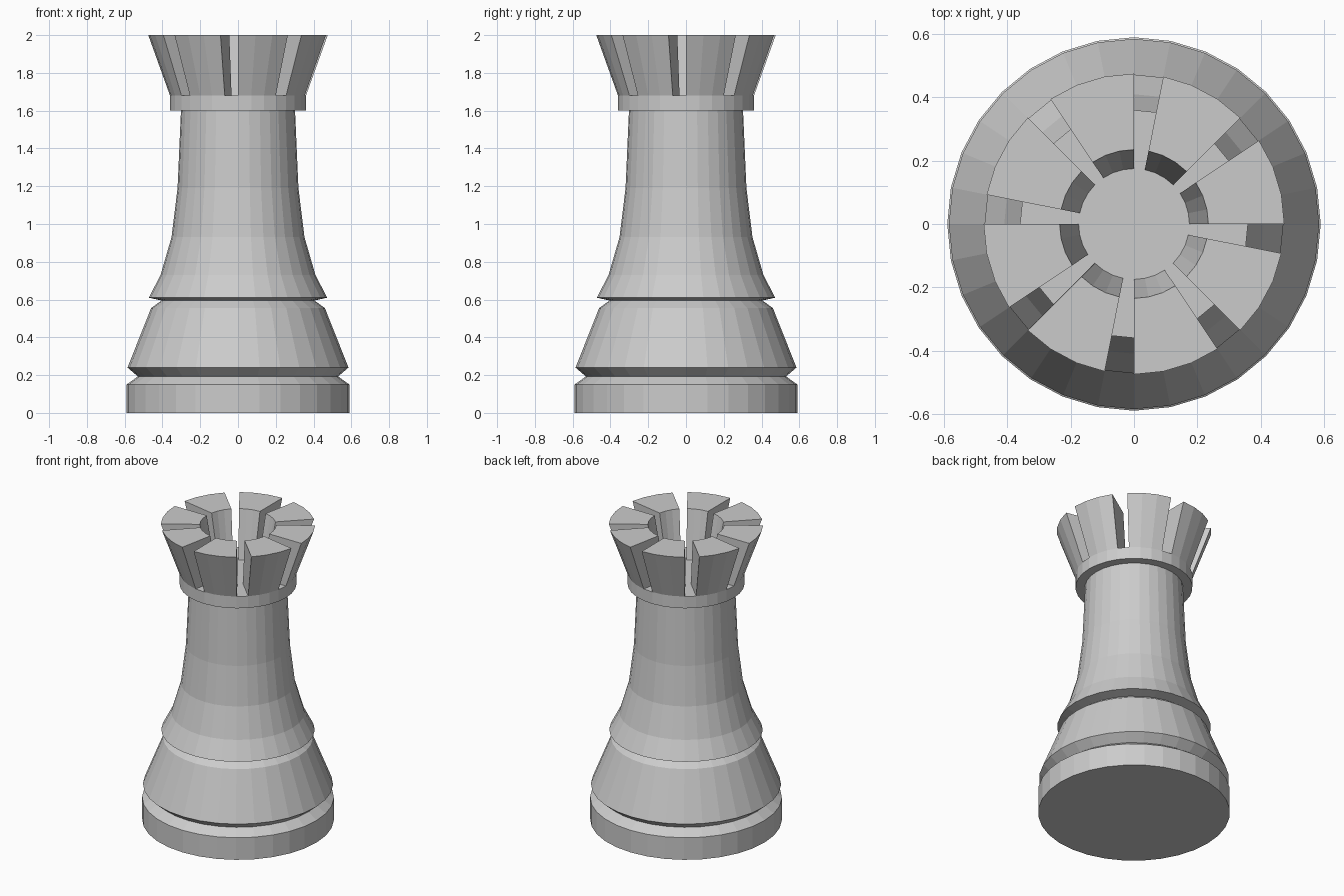
import bpy
import bmesh
from math import cos, sin, pi

if "Cube" in bpy.data.objects:
    bpy.data.objects.remove(bpy.data.objects["Cube"])

SIDES = 32

# Turned profile (radius, height): foot, waist rings, column, collar, crown floor
PROFILE = [
    (0.59, 0.0), (0.59, 0.15), (0.53, 0.193), (0.585, 0.24),
    (0.46, 0.555), (0.405, 0.595), (0.472, 0.61), (0.41, 0.73),
    (0.352, 0.93), (0.32, 1.19), (0.302, 1.6),
    (0.36, 1.6), (0.36, 1.68), (0.175, 1.68),
]


def ring(bm, radius, z):
    return [bm.verts.new((radius * cos(2 * pi * i / SIDES),
                          radius * sin(2 * pi * i / SIDES), z))
            for i in range(SIDES)]


bm = bmesh.new()
rings = [ring(bm, r, z) for r, z in PROFILE]
bm.faces.new(rings[0][::-1])

# Body walls; the last band is the annular crown floor
floor_band = []
for low, high in zip(rings, rings[1:]):
    floor_band = []
    for i in range(SIDES):
        j = (i + 1) % SIDES
        floor_band.append(bm.faces.new((low[i], low[j], high[j], high[i])))
bm.faces.new(rings[-1])

# Battlements: raise three of every four floor faces, flaring outward
raised = [f for i, f in enumerate(floor_band) if i % 4 != 3]
result = bmesh.ops.extrude_face_region(bm, geom=raised)
for v in result["geom"]:
    if isinstance(v, bmesh.types.BMVert):
        radius = v.co.xy.length
        scale = (0.475 if radius > 0.25 else 0.235) / radius
        v.co.x *= scale
        v.co.y *= scale
        v.co.z = 2.0
bmesh.ops.delete(bm, geom=[f for f in raised if f.is_valid], context='FACES')
bmesh.ops.recalc_face_normals(bm, faces=bm.faces)

mesh = bpy.data.meshes.new("castle_tower_piece")
bm.to_mesh(mesh)
bm.free()
tower = bpy.data.objects.new("castle_tower_piece", mesh)
bpy.context.collection.objects.link(tower)
